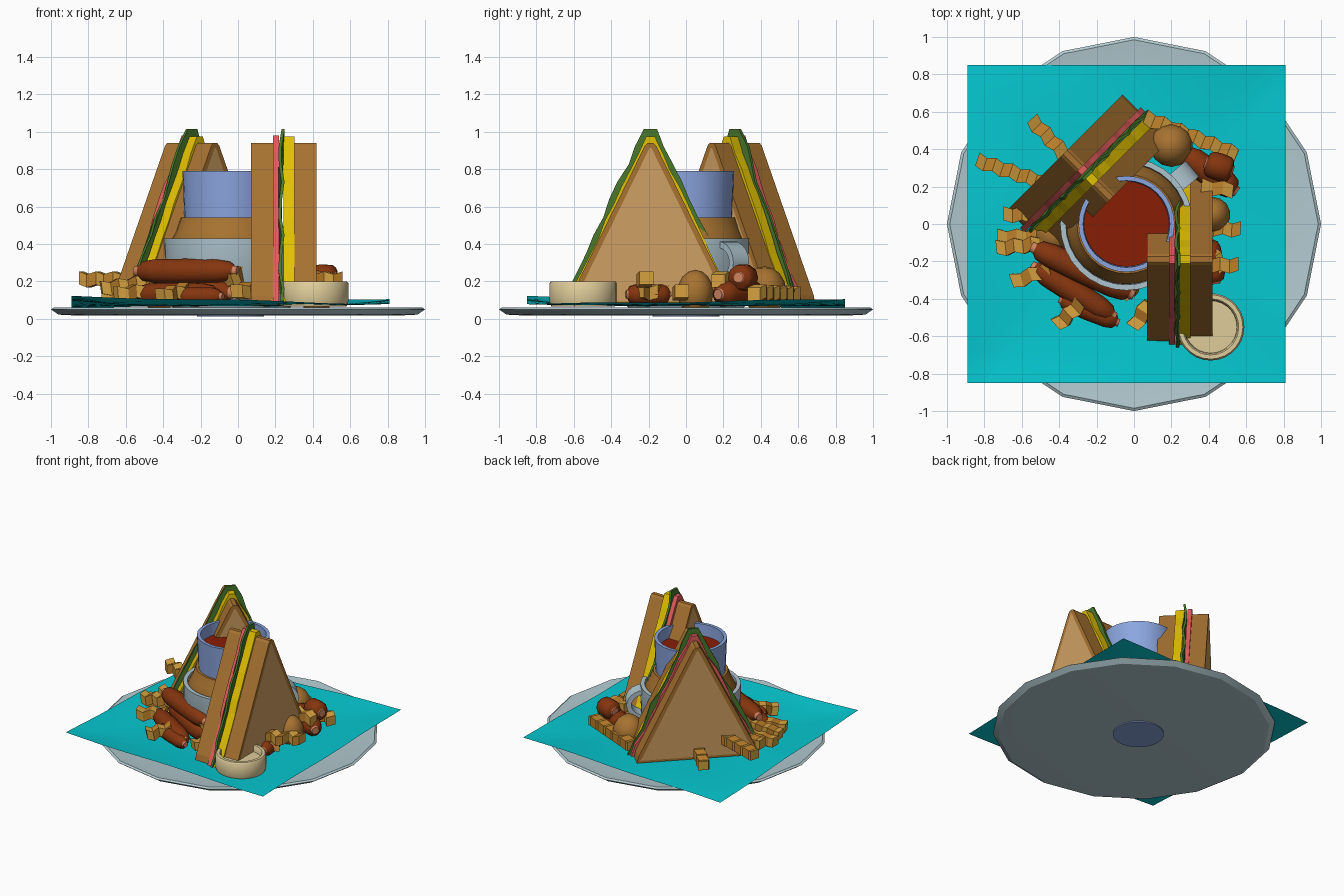
import bpy, bmesh, math, random
from mathutils import Vector, Matrix

if "Cube" in bpy.data.objects:
    bpy.data.objects.remove(bpy.data.objects["Cube"])

random.seed(4)

def material(name, rgb):
    m = bpy.data.materials.new(name)
    m.diffuse_color = [(c / 255) ** 2.2 for c in rgb] + [1]
    m.use_nodes = True
    m.node_tree.nodes["Principled BSDF"].inputs["Base Color"].default_value = m.diffuse_color
    return m

PLATE = material("plate_grey", (176, 200, 206))
TEAL = material("teal", (14, 198, 207))
BLUE = material("blue", (138, 164, 222))
PALE = material("pale_blue", (172, 194, 204))
CRUST = material("crust", (166, 114, 52))
CRUMB = material("crumb", (206, 158, 98))
CHEESE = material("cheese", (226, 192, 8))
HAM = material("ham", (228, 92, 92))
LEAF = material("leaf", (74, 120, 48))
SOUP = material("soup", (135, 36, 14))
MEAT = material("sausage_skin", (132, 56, 22))
TIP = material("sausage_end", (206, 130, 95))
FRY_A = material("fry_light", (214, 160, 66))
FRY_B = material("fry_dark", (186, 126, 46))
CREAM = material("cream", (222, 203, 152))

def finish(name, bm, mats, smooth=None):
    bmesh.ops.recalc_face_normals(bm, faces=bm.faces)
    me = bpy.data.meshes.new(name)
    bm.to_mesh(me)
    bm.free()
    ob = bpy.data.objects.new(name, me)
    bpy.context.collection.objects.link(ob)
    for m in mats:
        me.materials.append(m)
    if smooth:
        bpy.ops.object.select_all(action='DESELECT')
        ob.select_set(True)
        bpy.context.view_layer.objects.active = ob
        bpy.ops.object.shade_smooth_by_angle(angle=math.radians(smooth))
    return ob

def lathe(name, profile, mat, center=(0, 0), n=24, smooth=40):
    bm = bmesh.new()
    vs = [bm.verts.new((r, 0, z)) for r, z in profile]
    es = [bm.edges.new(p) for p in zip(vs, vs[1:])]
    bmesh.ops.spin(bm, geom=vs + es, cent=(0, 0, 0), axis=(0, 0, 1),
                   angle=math.tau, steps=n, use_duplicate=False)
    bmesh.ops.remove_doubles(bm, verts=bm.verts, dist=1e-4)
    bmesh.ops.translate(bm, verts=bm.verts, vec=(*center, 0))
    return finish(name, bm, [mat], smooth)

def prism(bm, outline, x0, x1, mat_index=0):
    """Extrude a (y, z) outline from x0 to x1."""
    a = [bm.verts.new((x0, y, z)) for y, z in outline]
    b = [bm.verts.new((x1, y, z)) for y, z in outline]
    n = len(a)
    faces = [bm.faces.new(a), bm.faces.new(b)]
    faces += [bm.faces.new((a[i], a[(i + 1) % n], b[(i + 1) % n], b[i])) for i in range(n)]
    for f in faces:
        f.material_index = mat_index
    return faces

# Plate and napkin
lathe("plate", [(0, .02), (.88, .018), (.96, .022), (1, .05), (.985, .06),
                (.86, .045), (0, .04)], PLATE, n=16, smooth=30)
bm = bmesh.new()
bmesh.ops.create_grid(bm, x_segments=20, y_segments=20, size=1)
for v in bm.verts:
    u, w = v.co.x, v.co.y
    corner = .12 * (1-u)*(1-w) + .078 * (1+u)*(1-w) + .107 * (1+u)*(1+w) + .05 * (1-u)*(1+w)
    t = max(abs(u), abs(w)) ** 3
    z = .066 * (1 - t) + corner / 4 * t + .006 * math.sin(5*u + 2*w) * math.cos(4*w) * t
    v.co = (-.04 + .85 * u, .85 * w, z)
finish("napkin", bm, [TEAL], 40)

# Mug, its contents collar, upper cup and soup
C = (-.04, 0)
lathe("mug_foot", [(0, .012), (.18, .012), (.18, .06), (0, .06)], BLUE, C)
lathe("mug", [(0, .06), (.31, .06), (.35, .12), (.355, .43), (.325, .43), (.32, .3), (0, .3)], PALE, C, 32)
lathe("bread_bowl", [(0, .25), (.32, .3), (.322, .41), (.29, .47), (.265, .54), (0, .54)], CRUST, C, 32)
lathe("upper_cup", [(0, .5), (.245, .5), (.257, .79), (.232, .79), (.225, .56), (0, .56)], BLUE, C, 32)
lathe("soup", [(0, .56), (.228, .56), (.228, .70), (0, .70)], SOUP, C, 32)

# Mug handle: flat band swept through an arc
bm = bmesh.new()
arc = [math.radians(90 - 180 * i / 10) for i in range(11)]
band = [(.33 + .13 * math.cos(a), .30 + .115 * math.sin(a)) for a in arc]
band += [(.33 + .095 * math.cos(a), .30 + .08 * math.sin(a)) for a in reversed(arc)]
prism(bm, band, -.055, .055)
bm.transform(Matrix.Translation((*C, 0)) @ Matrix.Rotation(math.radians(40 - 90), 4, 'Z'))
finish("mug_handle", bm, [PALE], 40)

# Sandwiches
def slice_outline(half, z0, top, flat):
    return [(-half, z0), (half, z0), (half - .012, z0 + .05), (flat, top - .015), (flat * .5, top),
            (-flat * .5, top), (-flat, top - .015), (-half + .012, z0 + .05)]

def wavy_triangle(half, z0, top, flat, wob):
    corners = [(-half, z0), (half, z0), (flat, top), (-flat, top)]
    pts = []
    for i, (a, b) in enumerate(zip(corners, corners[1:] + corners[:1])):
        n = 10 if i in (1, 3) else 1
        for k in range(n):
            y, z = (a[j] + (b[j] - a[j]) * k / n for j in (0, 1))
            pts.append((y + (random.uniform(-wob, wob) if k else 0), z))
    return pts

def sandwich(name, x, y, angle):
    place = Matrix.Translation((x, y, 0)) @ Matrix.Rotation(math.radians(angle), 4, 'Z')
    def add(part, bm, mats):
        bm.transform(place)
        finish(name + "_" + part, bm, mats)
    for part, a, b in (("left_bread", -.175, -.055), ("right_bread", .055, .175)):
        bm = bmesh.new()
        caps = prism(bm, slice_outline(.435, .075, .94, .03), a, b)[:2]
        bmesh.ops.recalc_face_normals(bm, faces=bm.faces)
        r = bmesh.ops.inset_individual(bm, faces=caps, thickness=.028)
        for f in caps:
            f.material_index = 1
        add(part, bm, [CRUST, CRUMB])
    for part, a, b, half, top, wob, mat in (("ham", -.058, -.025, .455, .98, .012, HAM),
                                            ("cheese", -.003, .058, .455, .975, .006, CHEESE)):
        bm = bmesh.new()
        prism(bm, wavy_triangle(half, .075, top, .022, wob), a, b)
        add(part, bm, [mat])
    # Lettuce leaf with a rippled edge
    bm = bmesh.new()
    prism(bm, wavy_triangle(.475, .07, 1.015, .035, .012), -.022, -.006)
    for v in bm.verts:
        v.co.x += .010 * math.sin(v.co.z * 45)
    add("lettuce", bm, [LEAF])

sandwich("front_sandwich", .245, -.19, 0)
sandwich("back_sandwich", -.245, .26, -45)

# Dip cup
lathe("dip_cup", [(0, .065), (.17, .065), (.18, .09), (.18, .19), (.172, .2), (.15, .2),
                  (.143, .19), (.14, .155), (0, .155)], CREAM, (.41, -.55), 28)

# Sausages: capsules between two points with paler knotted ends
def along(a, b):
    a, b = Vector(a), Vector(b)
    return Matrix.Translation((a + b) / 2) @ (b - a).to_track_quat('X', 'Z').to_matrix().to_4x4(), (b - a).length

def sausage(i, a, b, r):
    place, L = along(a, b)
    bm = bmesh.new()
    prof = [(-.5, .0), (-.5, .4), (-.46, .45), (-.42, .8), (-.3, 1), (0, 1.05),
            (.3, 1), (.42, .8), (.46, .45), (.5, .4), (.5, 0)]
    rings = [[bm.verts.new((t * L, s * r * math.cos(k * math.tau / 10), s * r * math.sin(k * math.tau / 10)))
              for k in range(10)] for t, s in prof]
    for j, (p, q) in enumerate(zip(rings, rings[1:])):
        for k in range(10):
            f = bm.faces.new((p[k], p[(k + 1) % 10], q[(k + 1) % 10], q[k]))
            f.material_index = 1 if j in (0, 1, 8, 9) else 0
    bmesh.ops.remove_doubles(bm, verts=bm.verts, dist=1e-4)
    bm.transform(place)
    finish(f"sausage_{i}", bm, [MEAT, TIP], 50)

for i, s in enumerate([((-.55, -.12, .255), (-.0, -.38, .255), .066),
                       ((-.55, -.22, .13), (-.10, -.50, .13), .062),
                       ((-.52, -.06, .14), (-.02, -.36, .14), .075),
                       ((-.40, -.40, .12), (-.08, -.53, .12), .05),
                       ((.26, .38, .15), (.55, .17, .13), .07),
                       ((.38, .33, .22), (.53, .28, .22), .07),
                       ((.44, -.32, .13), (.40, -.08, .13), .055)]):
    sausage(i, *s)

# Small bread rolls
for i, (x, y, z, rx, rz) in enumerate([(.2, .42, .15, .115, .13), (.42, .05, .14, .095, .12),
                                       (-.42, -.06, .15, .11, .11)]):
    bm = bmesh.new()
    bmesh.ops.create_uvsphere(bm, u_segments=14, v_segments=8, radius=1)
    bm.transform(Matrix.Translation((x, y, z)) @ Matrix.Diagonal((rx, rx, rz, 1)))
    finish(f"roll_{i}", bm, [CRUST], 50)

# Crinkle-cut fries: zigzag bars in two alternating tones
def fry(i, a, b):
    place, L = along(a, b)
    n = max(2, round(L / .05))
    bm = bmesh.new()
    rings = []
    for k in range(n + 1):
        x, o = (k / n - .5) * L, .008 * (-1) ** k
        rings.append([bm.verts.new((x, y + o, z + o)) for y, z in
                      ((-.037, -.035), (.037, -.035), (.037, .035), (-.037, .035))])
    for j, (p, q) in enumerate(zip(rings, rings[1:])):
        for k in range(4):
            bm.faces.new((p[k], p[(k + 1) % 4], q[(k + 1) % 4], q[k])).material_index = j % 2
    bm.faces.new(rings[0])
    bm.faces.new(rings[-1])
    bm.transform(place)
    finish(f"fry_{i}", bm, [FRY_A, FRY_B])

for i, f in enumerate([((-.84, .34, .21), (-.48, .22, .21)), ((-.55, .56, .13), (-.34, .34, .13)),
                       ((.06, .57, .13), (.55, .37, .14)), ((-.70, .05, .15), (-.5, .05, .15)),
                       ((-.73, -.07, .13), (-.42, -.07, .15)), ((-.73, -.13, .16), (-.45, -.1, .2)),
                       ((-.65, -.31, .13), (-.45, -.24, .15)), ((-.41, -.54, .12), (-.28, -.42, .15)),
                       ((.0, -.55, .14), (.08, -.42, .16)), ((.38, -.02, .14), (.57, -.03, .14)),
                       ((.36, -.22, .21), (.56, -.22, .21)), ((.36, .2, .21), (.53, .18, .21)),
                       ((.38, -.1, .14), (.48, -.25, .14)), ((-.05, -.38, .2), (.06, -.26, .28))]):
    fry(i, *f)
